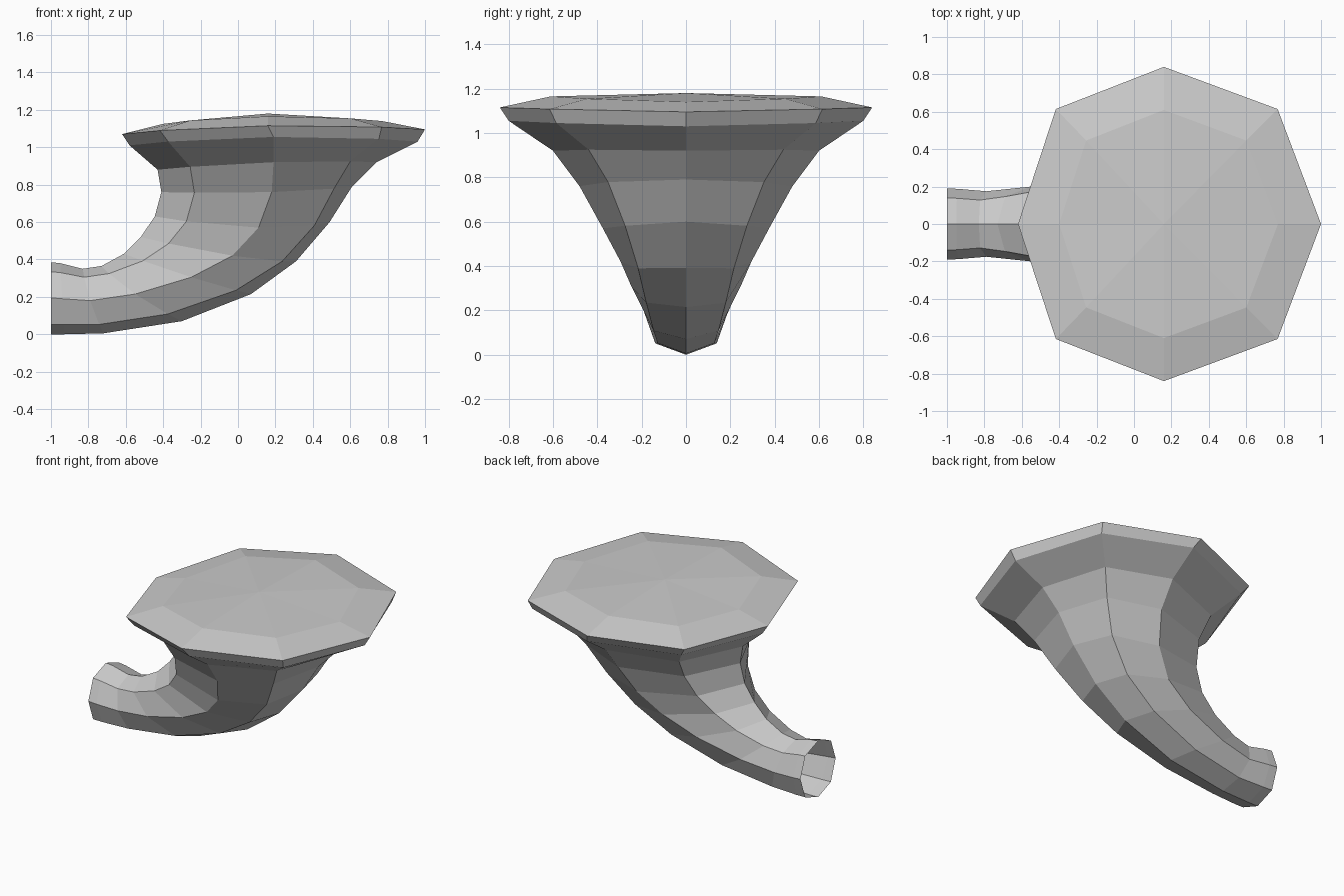
import bpy, bmesh, math
from mathutils import Vector

if "Cube" in bpy.data.objects:
    bpy.data.objects.remove(bpy.data.objects["Cube"])

# Octagonal sections: outer (x, z), inner (x, z), side (x, z), half width in y
SECTIONS = [
    ((-1.00, 0.00), (-1.00, 0.385), (-1.00, 0.195), 0.19),
    ((-0.93, 0.00), (-0.95, 0.38), (-0.94, 0.19), 0.188),
    ((-0.72, 0.005), (-0.83, 0.35), (-0.79, 0.18), 0.175),
    ((-0.30, 0.07), (-0.73, 0.365), (-0.55, 0.215), 0.20),
    ((0.07, 0.215), (-0.61, 0.43), (-0.25, 0.305), 0.245),
    ((0.31, 0.39), (-0.52, 0.52), (-0.03, 0.42), 0.295),
    ((0.49, 0.60), (-0.445, 0.63), (0.11, 0.57), 0.375),
    ((0.61, 0.79), (-0.41, 0.76), (0.18, 0.76), 0.48),
    ((0.74, 0.92), (-0.43, 0.88), (0.19, 0.92), 0.60),
    ((0.96, 1.03), (-0.58, 1.01), (0.19, 1.055), 0.80),
    ((1.00, 1.095), (-0.62, 1.07), (0.16, 1.115), 0.84),
    # raised border of the domed top
    ((0.77, 1.14), (-0.40, 1.125), (0.16, 1.165), 0.61),
]
SIDES = 8


def add_ring(bm, outer, inner, side, width):
    """Octagon through the outer, inner and side points."""
    o, i, s = Vector(outer), Vector(inner), Vector(side)
    mid, half = (o + i) / 2, (o - i) / 2
    ring = []
    for k in range(SIDES):
        a = math.tau * k / SIDES
        c, n = math.cos(a), math.sin(a)
        swell = 1.035 if k % 2 else 1.0
        p = mid + half * c * swell + (s - mid) * n * n
        ring.append(bm.verts.new((p.x, width * n * swell, p.y)))
    return ring


bm = bmesh.new()
rings = [add_ring(bm, *s) for s in SECTIONS]

# Curved flaring wall, open at the narrow end
for a, b in zip(rings, rings[1:]):
    for k in range(SIDES):
        j = (k + 1) % SIDES
        bm.faces.new((a[k], a[j], b[j], b[k]))

# Shallow domed top
peak = bm.verts.new((0.16, 0, 1.18))
for k in range(SIDES):
    bm.faces.new((rings[-1][k], rings[-1][(k + 1) % SIDES], peak))

bmesh.ops.recalc_face_normals(bm, faces=bm.faces)
mesh = bpy.data.meshes.new("curved_horn")
bm.to_mesh(mesh)
bm.free()
horn = bpy.data.objects.new("curved_horn", mesh)
bpy.context.collection.objects.link(horn)
